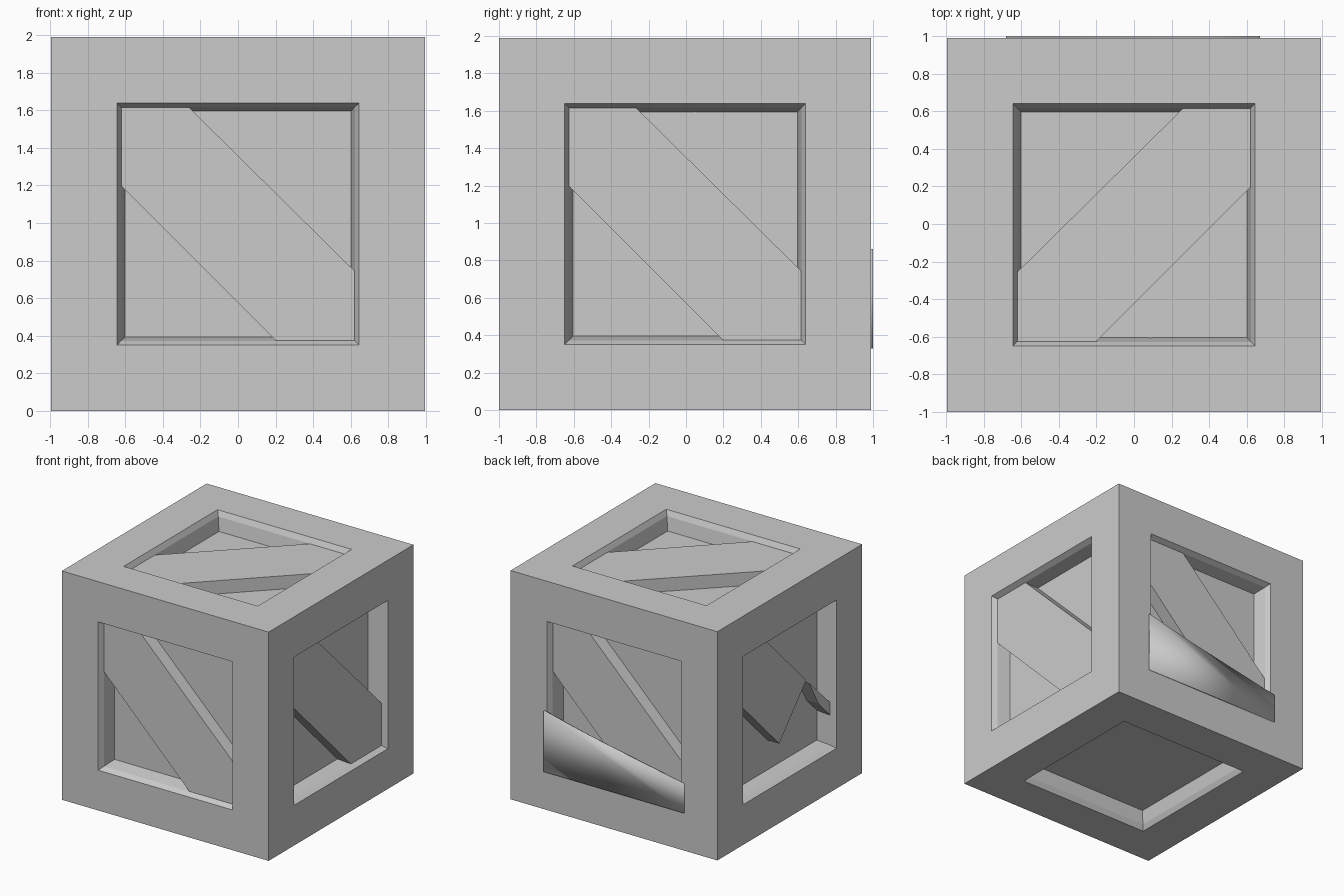
import bpy, bmesh
from math import radians
from mathutils import Matrix, Vector

if "Cube" in bpy.data.objects:
    bpy.data.objects.remove(bpy.data.objects["Cube"])

H = 0.995                                   # half size of the crate
CENTRE = Matrix.Translation((0, -0.005, H))
PLANK_D, PANEL_D = 0.045, 0.16              # depths below the outer faces
SIDES = {
    "front": Matrix.Rotation(0, 4, 'Z'),
    "right": Matrix.Rotation(radians(90), 4, 'Z'),
    "back": Matrix.Rotation(radians(180), 4, 'Z'),
    "left": Matrix.Rotation(radians(270), 4, 'Z'),
    "top": Matrix.Rotation(radians(-90), 4, 'X'),
    "bottom": Matrix.Rotation(radians(90), 4, 'X'),
}


def at(side, u, v, d):
    """Point on a side: u right, v up (seen from outside), d inwards."""
    return CENTRE @ SIDES[side] @ Vector((u, d - H, v))


def finish(name, bm, closed=True):
    if closed:
        bmesh.ops.recalc_face_normals(bm, faces=bm.faces)
    me = bpy.data.meshes.new(name)
    bm.to_mesh(me)
    bm.free()
    ob = bpy.data.objects.new(name, me)
    bpy.context.collection.objects.link(ob)
    return ob


def slab(name, side, outline, d0, d1):
    """Flat board from an outline on one side of the crate."""
    bm = bmesh.new()
    a = [bm.verts.new(at(side, u, v, d0)) for u, v in outline]
    b = [bm.verts.new(at(side, u, v, d1)) for u, v in outline]
    bm.faces.new(a)
    bm.faces.new(b[::-1])
    for i in range(len(a)):
        j = (i + 1) % len(a)
        bm.faces.new((a[i], b[i], b[j], a[j]))
    return finish(name, bm)


# Crate body: six frames with chamfered, tapered recesses
bm = bmesh.new()
for side in SIDES:
    rings = []
    for r, d in ((H, 0), (0.645, 0), (0.622, PLANK_D), (0.6, PANEL_D)):
        rings.append([bm.verts.new(at(side, u * r, v * r, d))
                      for u, v in ((-1, -1), (1, -1), (1, 1), (-1, 1))])
    for p, q in zip(rings, rings[1:]):
        for i in range(4):
            j = (i + 1) % 4
            bm.faces.new((p[i], p[j], q[j], q[i]))
    bm.faces.new(rings[-1])
bmesh.ops.remove_doubles(bm, verts=bm.verts, dist=0.0005)
finish("crate_body", bm)

# Diagonal braces
brace = [(-.62, .62), (-.26, .62), (.62, -.25), (.62, -.62), (.2, -.62), (-.62, .2)]
for side in ("front", "right", "back"):
    slab(side + "_brace", side, brace, PLANK_D, PANEL_D + 0.01)
slab("top_brace", "top", [(-u, v) for u, v in brace], PLANK_D, PANEL_D + 0.01)

# Broken brace on the left side
slab("left_brace_upper", "left",
     [(-.62, .62), (-.26, .62), (.29, .07), (-.08, -.34), (-.62, .2)],
     PLANK_D, PANEL_D + 0.01)
slab("left_brace_splinter", "left",
     [(.33, .03), (.62, -.25), (.62, -.36), (.46, -.2)], PLANK_D, PANEL_D + 0.01)

# Repair board nailed over the bottom of the back, softly shaded
board = slab("back_patch_board", "back",
             [(-.67, -.665), (.68, -.665), (.68, -.41), (-.23, -.235), (-.67, -.135)],
             -0.01, 0.002)
board.data.shade_smooth()

# Cracks: thin strips lying on frame (F), brace (B) or panel (P)
F, B, P = 0, PLANK_D, PANEL_D
front_cracks = [
    (F, (-.68, .99), (-.22, .875), (-.07, .65)), (F, (-.22, .875), (.99, .84)),
    (F, (-.99, -.18), (-.65, -.145)), (F, (.65, -.005), (.92, -.002)),
    (B, (-.62, .36), (-.05, .4)), (P, (.01, .345), (.6, .39)),
]
right_cracks = [
    (F, (-.99, .92), (-.65, .64)), (F, (-.99, -.4), (-.65, -.31)),
    (F, (.37, .99), (.55, .65)), (F, (.65, .45), (.99, -.22)),
    (F, (.65, -.18), (.78, -.31), (.99, -.395)), (F, (.91, -.085), (.83, -.33)),
    (P, (.05, .6), (.6, .2)), (P, (-.6, -.24), (-.19, -.235)),
    (B, (-.17, -.235), (.48, -.23), (.385, -.615)),
]
top_cracks = [
    (F, (-.99, .02), (-.65, -.05)), (F, (-.99, -.815), (-.5, -.65)),
    (F, (.65, -.33), (.72, -.34), (.99, -.32)), (P, (-.6, .24), (-.03, .335)),
    (B, (0, .36), (.6, .46)), (P, (-.6, .1), (-.36, .01)),
    (B, (-.34, .01), (.19, -.19)), (P, (.21, -.2), (.6, -.35)),
    (P, (.08, -.6), (.6, -.49)),
]
for side, cracks in (("front", front_cracks), ("right", right_cracks), ("top", top_cracks)):
    bm = bmesh.new()
    for depth, *path in cracks:
        for p, q in zip(path, path[1:]):
            p, q = Vector(p), Vector(q)
            n = (q - p).orthogonal().normalized() * 0.003
            bm.faces.new([bm.verts.new(at(side, c.x, c.y, depth - 0.001))
                          for c in (p + n, p - n, q - n, q + n)])
    bm.normal_update()
    outward = SIDES[side] @ Vector((0, -1, 0))
    bmesh.ops.reverse_faces(bm, faces=[f for f in bm.faces if f.normal.dot(outward) < 0])
    finish(side + "_cracks", bm, closed=False)
